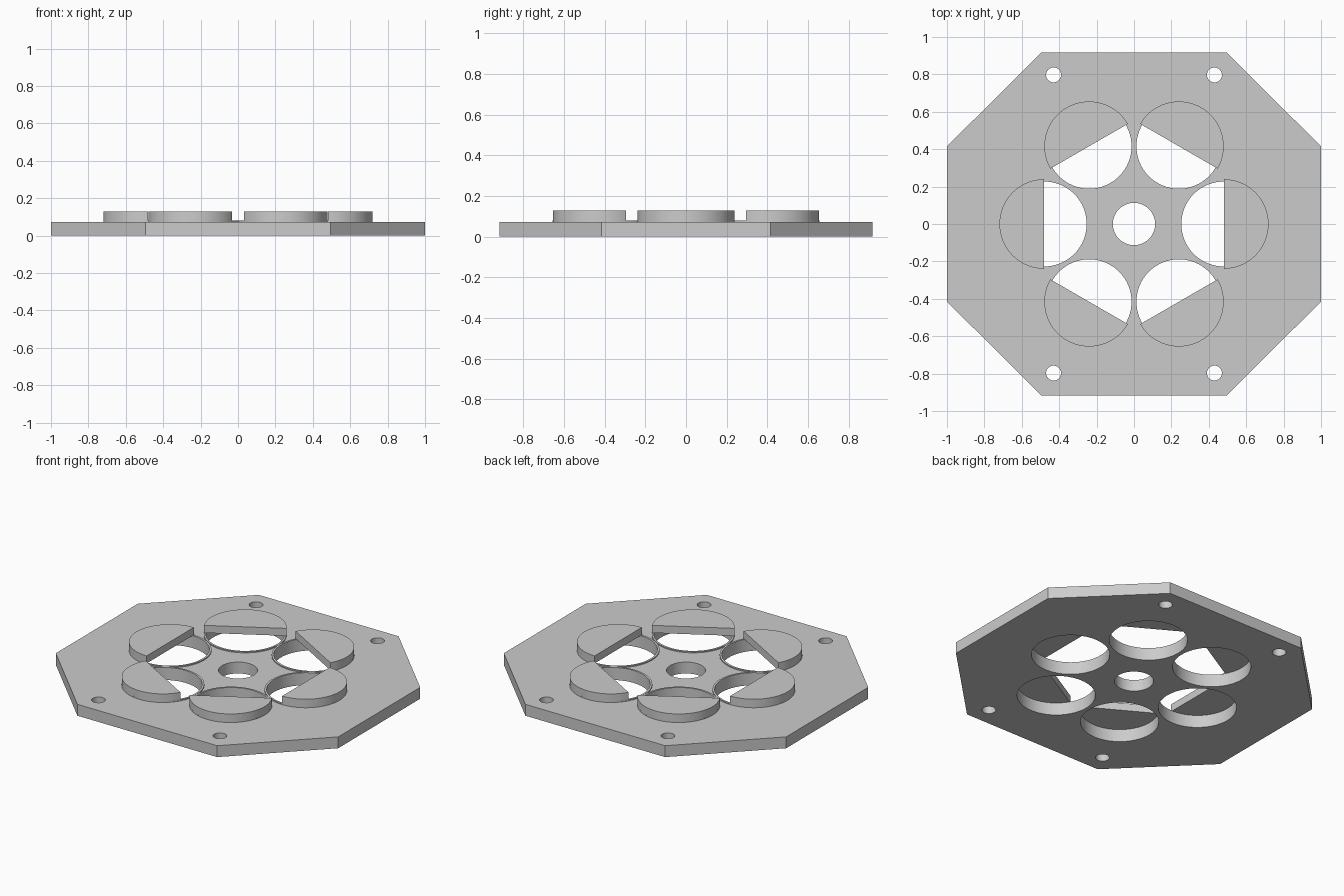
import bpy, bmesh
from math import sin, cos, pi, radians

cube = bpy.data.objects.get("Cube")
if cube:
    bpy.data.objects.remove(cube)

PLATE_TOP, LIP_TOP, CAP_TOP = 0.073, 0.08, 0.128
RING, HOLE_R, CAP_R = 0.48, 0.227, 0.2395

grey = bpy.data.materials.new("plain grey")
grey.use_nodes = True
colour = (0.6, 0.6, 0.6, 1)
grey.diffuse_color = colour
grey.node_tree.nodes["Principled BSDF"].inputs["Base Color"].default_value = colour


def arc(cx, cy, r, start=0, sweep=2 * pi, n=64):
    """Points on a circle, or on an open arc with both ends included."""
    count = n if sweep > 6.28 else n + 1
    return [(cx + r * cos(start + sweep * i / n),
             cy + r * sin(start + sweep * i / n)) for i in range(count)]


def slab(name, outlines, bottom, top):
    """Flat part from closed outlines; inner outlines become holes."""
    curve = bpy.data.curves.new(name, "CURVE")
    curve.dimensions = "2D"
    curve.fill_mode = "BOTH"
    curve.extrude = (top - bottom) / 2
    for points in outlines:
        spline = curve.splines.new("POLY")
        spline.points.add(len(points) - 1)
        for p, (x, y) in zip(spline.points, points):
            p.co = (x, y, 0, 1)
        spline.use_cyclic_u = True
    obj = bpy.data.objects.new(name, curve)
    bpy.context.collection.objects.link(obj)
    bpy.ops.object.select_all(action="DESELECT")
    obj.select_set(True)
    bpy.context.view_layer.objects.active = obj
    bpy.ops.object.convert(target="MESH")
    obj = bpy.context.object

    # weld the caps to the walls and lift into place
    bm = bmesh.new()
    bm.from_mesh(obj.data)
    bmesh.ops.remove_doubles(bm, verts=bm.verts, dist=0.0001)
    bmesh.ops.translate(bm, verts=bm.verts, vec=(0, 0, (top + bottom) / 2))
    bmesh.ops.recalc_face_normals(bm, faces=bm.faces)
    bm.to_mesh(obj.data)
    bm.free()
    obj.data.materials.clear()
    obj.data.materials.append(grey)
    bpy.ops.object.shade_smooth_by_angle(angle=radians(30))
    return obj


# Base plate: octagon with centre bore, six ports and four bolt holes
quarter = [(1, 0.415), (0.495, 0.917)]
octagon = (quarter + [(-x, y) for x, y in reversed(quarter)]
           + [(-x, -y) for x, y in quarter]
           + [(x, -y) for x, y in reversed(quarter)])
angles = [i * pi / 3 for i in range(6)]
centres = [(RING * cos(a), RING * sin(a)) for a in angles]
ports = [arc(x, y, HOLE_R) for x, y in centres]
bolts = [arc(sx * 0.43, sy * 0.797, 0.04, n=32) for sx in (-1, 1) for sy in (-1, 1)]
slab("base_plate", [octagon, arc(0, 0, 0.113)] + ports + bolts, 0, PLATE_TOP)

# Raised lip round each port, with a half-disc cover on its outer side
for i, (a, (x, y)) in enumerate(zip(angles, centres), 1):
    slab(f"port_lip_{i}", [arc(x, y, CAP_R), ports[i - 1]], PLATE_TOP, LIP_TOP)
    slab(f"half_cover_{i}", [arc(x, y, CAP_R, a - pi / 2, pi, 32)], LIP_TOP, CAP_TOP)
